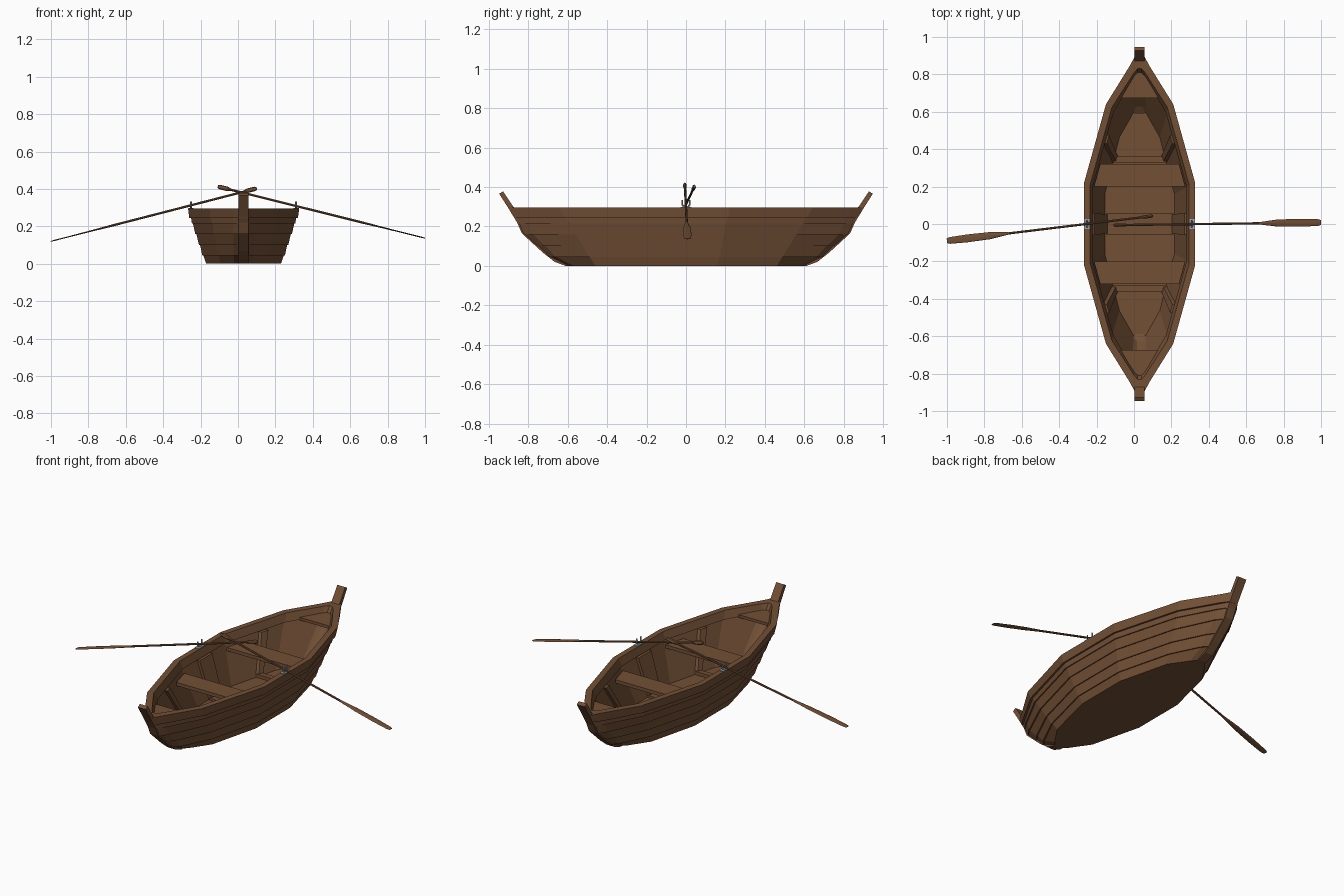
import bpy, bmesh
from mathutils import Vector
from math import sin, cos, pi

if "Cube" in bpy.data.objects:
    bpy.data.objects.remove(bpy.data.objects["Cube"])

CX = 0.03    # hull centre line; the oars shift it off x = 0
LEVELS = [(0, .595), (.045, .685), (.10, .745), (.16, .815), (.215, .845), (.245, .862), (.295, .895)]


def material(name, col):
    m = bpy.data.materials.new(name)
    m.diffuse_color = (*col, 1)
    m.use_nodes = True
    m.node_tree.nodes["Principled BSDF"].inputs["Base Color"].default_value = m.diffuse_color
    return m


WOOD = material("brown_wood", (.17, .08, .036))
METAL = material("grey_metal", (.36, .42, .45))


def finish(name, bm, mat=WOOD):
    bmesh.ops.recalc_face_normals(bm, faces=bm.faces[:])
    me = bpy.data.meshes.new(name)
    bm.to_mesh(me)
    bm.free()
    ob = bpy.data.objects.new(name, me)
    bpy.context.collection.objects.link(ob)
    me.materials.append(mat)
    return ob


def solid(name, pts, mat=WOOD):
    """Convex block round a few points, x measured from the hull centre line."""
    bm = bmesh.new()
    for x, y, z in pts:
        bm.verts.new((x + CX, y, z))
    bmesh.ops.convex_hull(bm, input=bm.verts[:])
    bmesh.ops.dissolve_limit(bm, angle_limit=.02, verts=bm.verts[:], edges=bm.edges[:])
    return finish(name, bm, mat)


def loft(name, rings):
    bm = bmesh.new()
    vs = [[bm.verts.new(p) for p in r] for r in rings]
    n = len(vs[0])
    for a, b in zip(vs, vs[1:]):
        for i in range(n):
            bm.faces.new((a[i], a[(i + 1) % n], b[(i + 1) % n], b[i]))
    bm.faces.new(vs[0])
    bm.faces.new(vs[-1])
    return finish(name, bm)


def end_y(z):
    for (z0, y0), (z1, y1) in zip(LEVELS, LEVELS[1:]):
        if z <= z1:
            return y0 + (y1 - y0) * (z - z0) / (z1 - z0)
    return LEVELS[-1][1]


def stations(z, o=0):
    """Quarter outline of the hull at height z, moved outward by o."""
    f = z / .295
    e = end_y(z)
    return [(.20 + .097 * f + o, .16 + .06 * f + o * .3),
            (.125 + .055 * f + o, .46 + .18 * f + o * .5),
            (.05 + .006 * f + o * .8, e - .025 - .03 * f + o),
            (.026 + min(o, 0) * .5, e + o * (1 if o > 0 else 2))]


def ring(z, o=0):
    q = stations(z, o)
    half = q + [(-x, y) for x, y in reversed(q)]
    full = half + [(-x, -y) for x, y in half]
    return [(x + CX, y, z) for x, y in full]


def side_x(z, y, o):
    """Half width of the hull at height z and length position y."""
    s = stations(z, o)
    y = abs(y)
    if y <= s[0][1]:
        return s[0][0]
    for (xa, ya), (xb, yb) in zip(s, s[1:]):
        if y <= yb:
            return xa + (xb - xa) * (y - ya) / (yb - ya)
    return s[-1][0]


# Hull: lapped strakes outside, gunwale, then the inner wall down to the floor
rings = []
for i in range(6):
    z0, z1 = LEVELS[i][0], LEVELS[i + 1][0]
    lap = (0, .006, .006, .006, .006, .010)[i]
    rings += [ring(z0, lap), ring(z1, 0)]
rings += [ring(.295, -.032), ring(.25, -.032), ring(.25, -.022), ring(.025, -.022)]
loft("hull", rings)

# Stem posts at both ends
STEM = [(.59, 0), (.61, 0), (.665, .02), (.726, .068), (.832, .165), (.856, .22), (.905, .30), (.947, .366),
        (.927, .378), (.875, .30), (.82, .235), (.76, .165), (.66, .075), (.58, .02)]
for name, s in (("bow_stem", -1), ("stern_stem", 1)):
    loft(name, [[(CX + x, s * y, z) for y, z in STEM] for x in (-.026, .026)])

for end, s in (("front", -1), ("back", 1)):
    # Seat and end deck, trimmed to the inner wall
    for name, ys, z0, z1 in (("seat", (.20, .23, .32), .205, .225),
                             ("deck", (.675, .79, .85), .245, .262)):
        solid(end + "_" + name, [(k * (side_x(z0, y, -.022)), s * y, z)
                                 for y in ys for z in (z0, z1) for k in (-1, 1)])
    # Floor beam
    solid(end + "_floor_beam", [(k * side_x(.03, .345, -.022), s * y, z)
                                for k in (-1, 1) for y in (.33, .36) for z in (.02, .045)])

# Middle floor beam
solid("middle_floor_beam", [(k * .18, y, z) for k in (-1, 1) for y in (-.055, .055) for z in (.02, .038)])

# Ribs running up the inner wall
for side, k in (("left", -1), ("right", 1)):
    for pos, low, high in (("front", (-.33, -.36), (-.43, -.475)),
                           ("middle", (-.05, .05), (-.06, .06)),
                           ("back", (.33, .36), (.43, .475))):
        solid(f"{side}_{pos}_rib", [(k * side_x(z, y, o), y, z)
                                    for z, ys in ((.03, low), (.245, high))
                                    for y in ys for o in (-.018, -.04)])

# Oars: grip, thin shaft, flat blade as (fraction of length, half width, half thickness)
OAR = [(0, .006, .008), (.01, .009, .012), (.045, .009, .012), (.065, .006, .006), (.70, .006, .006),
       (.79, .019, .004), (.90, .021, .003), (.985, .018, .003), (1, .013, .002)]
for name, a, b in (("right_oar", (-.108, -.006, .413), (1, .008, .137)),
                   ("left_oar", (.10, .043, .403), (-1, -.09, .12))):
    a, b = Vector(a), Vector(b)
    rot = (b - a).to_track_quat('X', 'Z')
    loft(name, [[a + rot @ Vector((t * (b - a).length, w * cos(i * pi / 4), h * sin(i * pi / 4)))
                 for i in range(8)] for t, w, h in OAR])

# Oarlocks: base plate and U-shaped fork
U = [(-.019, .333), (-.019, .31), (-.010, .299), (.010, .299), (.019, .31), (.019, .333)]
for side, k in (("left", -1), ("right", 1)):
    solid(side + "_oarlock_plate", [(k * .281 + x, y, z) for x in (-.014, .014)
                                    for y in (-.027, .027) for z in (.29, .299)], METAL)
    cu = bpy.data.curves.new(side + "_oarlock", 'CURVE')
    cu.dimensions = '3D'
    cu.bevel_depth = .005
    cu.bevel_resolution = 0
    cu.use_fill_caps = True
    sp = cu.splines.new('POLY')
    sp.points.add(len(U) - 1)
    for p, (y, z) in zip(sp.points, U):
        p.co = (CX + k * .281, y, z, 1)
    cu.materials.append(METAL)
    bpy.context.collection.objects.link(bpy.data.objects.new(side + "_oarlock", cu))
